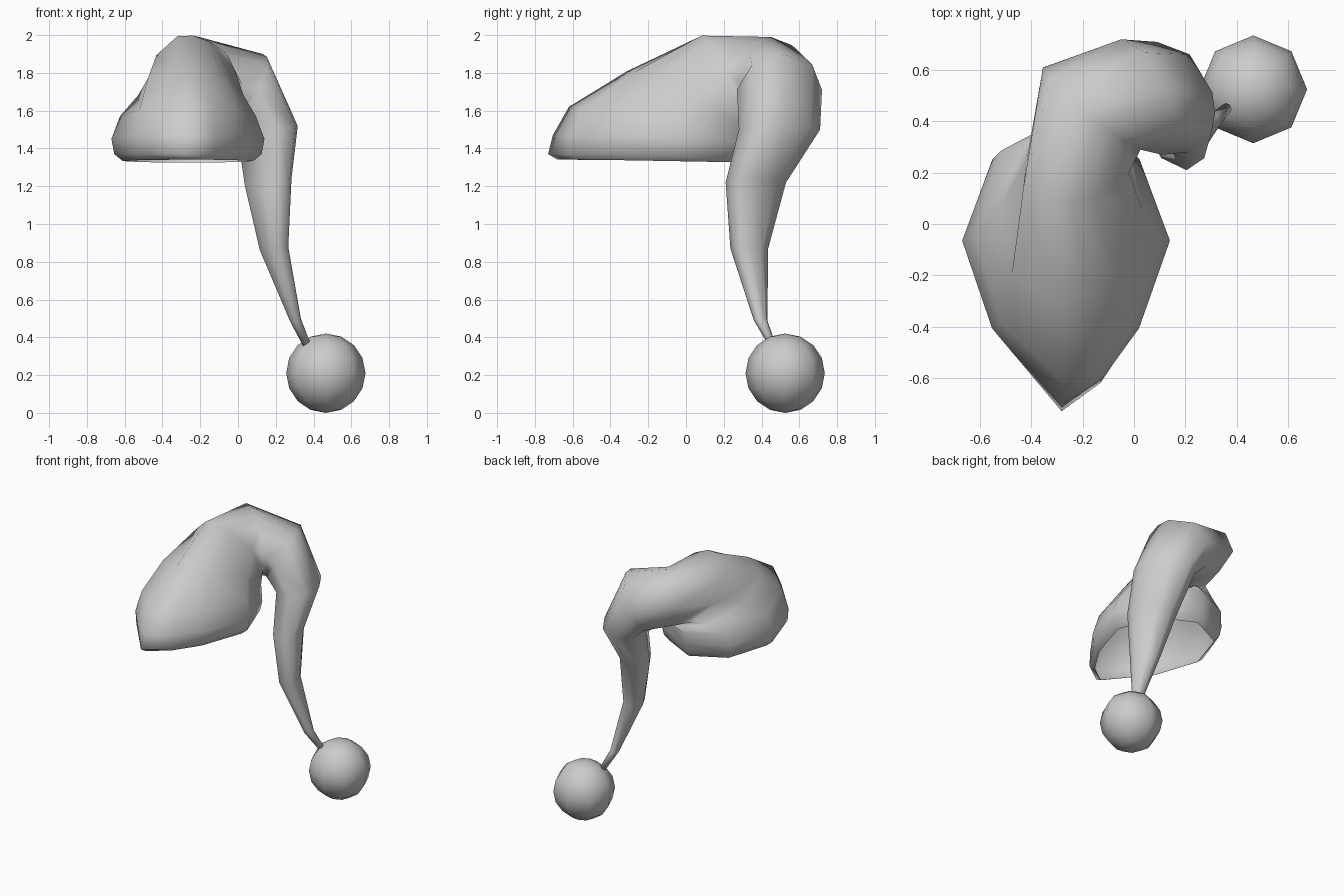
import bpy, bmesh, math
from mathutils import Vector

if "Cube" in bpy.data.objects:
    bpy.data.objects.remove(bpy.data.objects["Cube"])

# Vertex angles around each ring; one extra beside the pointed front
ANGLES = [math.radians(d) for d in (0, 45, 68, 90, 135, 180, 225, 270, 315)]

# Each ring: centre, half-axis u, half-axis v, extra pull of the pointed front
# (from brim, over the fold, down the tail)
rings = [
    ((-.265, -.07, 1.333), (.345, 0, 0), (0, -.42, .008), .19),
    ((-.265, -.07, 1.37), (.39, 0, 0), (0, -.445, .0), .215),
    ((-.265, -.065, 1.45), (.405, 0, 0), (0, -.45, .02), .19),
    ((-.265, -.04, 1.57), (.36, 0, 0), (0, -.46, .05), .12),
    ((-.25, .06, 1.68), (.28, 0, 0), (-.04, -.36, .13), .01),
    ((-.22, .22, 1.77), (.20, -.02, .05), (-.10, -.14, .225), 0),
    ((-.165, .45, 1.765), (.19, -.16, -.03), (-.04, 0, .225), 0),
    ((.03, .495, 1.71), (.08, -.225, 0), (.10, .02, .19), 0),
    ((.15, .495, 1.50), (.06, -.215, 0), (.155, .02, .02), 0),
    ((.155, .37, 1.22), (.05, -.16, 0), (.118, 0, .02), 0),
    ((.19, .335, .87), (.02, -.10, 0), (.074, 0, .01), 0),
    ((.305, .395, .49), (0, -.036, 0), (.028, 0, .008), 0),
    ((.365, .455, .36), (0, -.02, 0), (.018, 0, .01), 0),
]


def finish(bm, name):
    mesh = bpy.data.meshes.new(name)
    bmesh.ops.recalc_face_normals(bm, faces=bm.faces)
    for f in bm.faces:
        f.smooth = True
    bm.to_mesh(mesh)
    bm.free()
    obj = bpy.data.objects.new(name, mesh)
    bpy.context.collection.objects.link(obj)
    return obj


# Floppy cap: open at the brim, lofted through the rings
bm = bmesh.new()
loops = []
for c, u, v, nose in rings:
    c, u, v = Vector(c), Vector(u), Vector(v)
    loop = []
    for a in ANGLES:
        pull = Vector((-.08, -1, 0)) * nose * max(0, math.sin(a)) ** 6
        loop.append(bm.verts.new(c + u * math.cos(a) + v * math.sin(a) + pull))
    loops.append(loop)
for a, b in zip(loops, loops[1:]):
    for i in range(len(ANGLES)):
        j = (i + 1) % len(ANGLES)
        bm.faces.new((a[i], a[j], b[j], b[i]))
bm.faces.new(loops[-1])
finish(bm, "floppy_cap")

# Pompom at the tip of the tail
bm = bmesh.new()
bmesh.ops.create_uvsphere(bm, u_segments=8, v_segments=8, radius=.21)
bmesh.ops.translate(bm, verts=bm.verts, vec=(.465, .525, .21))
finish(bm, "pompom")
